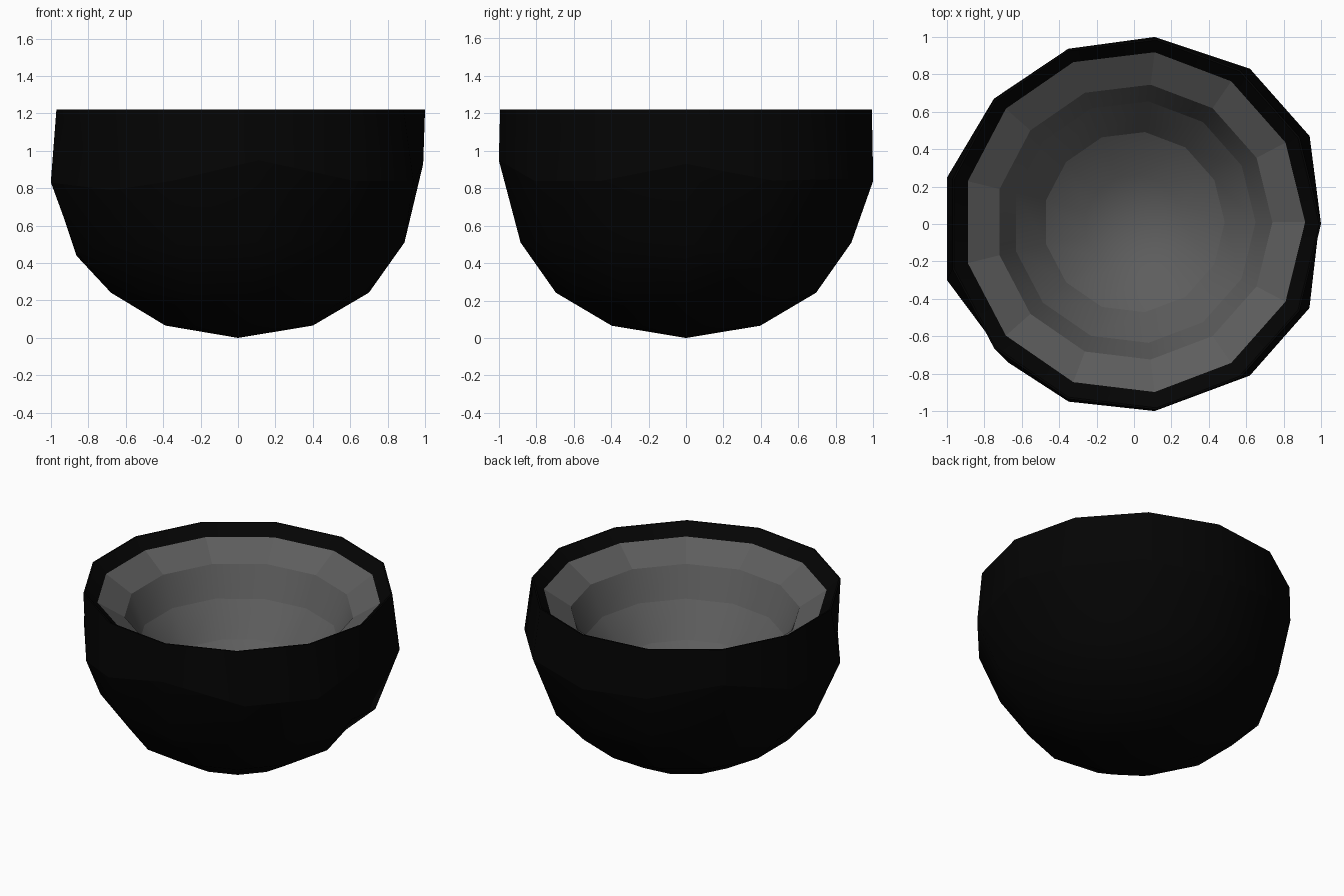
import bpy, bmesh, math

if "Cube" in bpy.data.objects:
    bpy.data.objects.remove(bpy.data.objects["Cube"])

N = 13  # sides all round


def material(name, v):
    m = bpy.data.materials.new(name)
    m.diffuse_color = (v, v, v, 1)
    m.use_nodes = True
    m.node_tree.nodes["Principled BSDF"].inputs["Base Color"].default_value = m.diffuse_color
    return m


def lathe(name, rings, pole_z, mat, inside, creases=()):
    """Skin a list of rings (points), optionally closing the last one to a pole."""
    bm = bmesh.new()
    loops = [[bm.verts.new(p) for p in ring] for ring in rings]
    for a, b in zip(loops, loops[1:]):
        for i in range(N):
            j = (i + 1) % N
            bm.faces.new((a[i], b[i], b[j], a[j]))
    if pole_z is not None:
        pole = bm.verts.new((0, 0, pole_z))
        last = loops[-1]
        for i in range(N):
            bm.faces.new((last[i], pole, last[(i + 1) % N]))
    # keep chosen rings as sharp creases
    for k in creases:
        for i in range(N):
            bm.edges.get((loops[k][i], loops[k][(i + 1) % N])).smooth = False
    for f in bm.faces:
        f.smooth = bool(creases)
    # inside surfaces look up, outside surfaces look down
    bm.normal_update()
    if (sum(f.normal.z for f in bm.faces) > 0) != inside:
        bmesh.ops.reverse_faces(bm, faces=bm.faces[:])
    me = bpy.data.meshes.new(name)
    bm.to_mesh(me)
    bm.free()
    me.materials.append(mat)
    ob = bpy.data.objects.new(name, me)
    bpy.context.collection.objects.link(ob)
    return ob


def ring(r, z, cy=0.0):
    """Even ring; z may be a list of heights, one for each side."""
    return [(r * math.cos(2 * math.pi * i / N),
             r * math.sin(2 * math.pi * i / N) + cy,
             z[i] if isinstance(z, list) else z) for i in range(N)]


black = material("black_shell", 0.0012)
grey = material("grey_inside", 0.11)

# hand-hewn widest ring of the shell: radius, angle and height of each corner
BELLY = [(0.99, 0, .93), (1.05, 26.6, .84), (1.036, 53.2, .85), (1.006, 83.7, .84),
         (1.0, 110.4, .87), (1.005, 138.2, .97), (1.03, 166, .85), (1.044, 196.7, .83),
         (1.0, 227.8, .79), (1.012, 249.8, .84), (1.006, 276.3, .95),
         (1.02, 307.4, .84), (1.04, 334.4, .84)]
belly = [(r * math.cos(math.radians(a)), r * math.sin(math.radians(a)), z)
         for r, a, z in BELLY]
flank_z = [.51, .40, .45, .51, .50, .46, .44, .46, .50, .50, .51, .52, .52]

# outer shell, from the inside of the lip over the rim down to the base
lathe("outer_shell", [
    ring(0.915, 1.147, 0.01),
    ring(0.99, 1.22),
    ring(1.0, 1.22),
    belly,
    ring(0.89, flank_z),
    ring(0.70, 0.242),
    ring(0.40, 0.066),
], 0.0, black, False, creases=(1, 2, 3))

# lining: the underside of the thick inner wall, against the shell
lathe("lining_back", [
    ring(0.915, 1.147, 0.01),
    ring(0.915, 0.96),
    ring(0.845, 0.60),
    ring(0.645, 0.31),
    ring(0.35, 0.13),
], 0.07, grey, False, creases=(0,))

# sloping flat-faced collar inside the rim
lathe("inner_collar", [ring(0.915, 1.147, 0.01), ring(0.74, 1.035, 0.01)],
      None, grey, True)

# hollow bowl below the collar
lathe("inner_bowl", [
    ring(0.74, 1.035, 0.01),
    ring(0.65, 0.83, 0.01),
    ring(0.485, 0.615, 0.01),
    ring(0.265, 0.46),
], 0.40, grey, True, creases=(1, 2))
